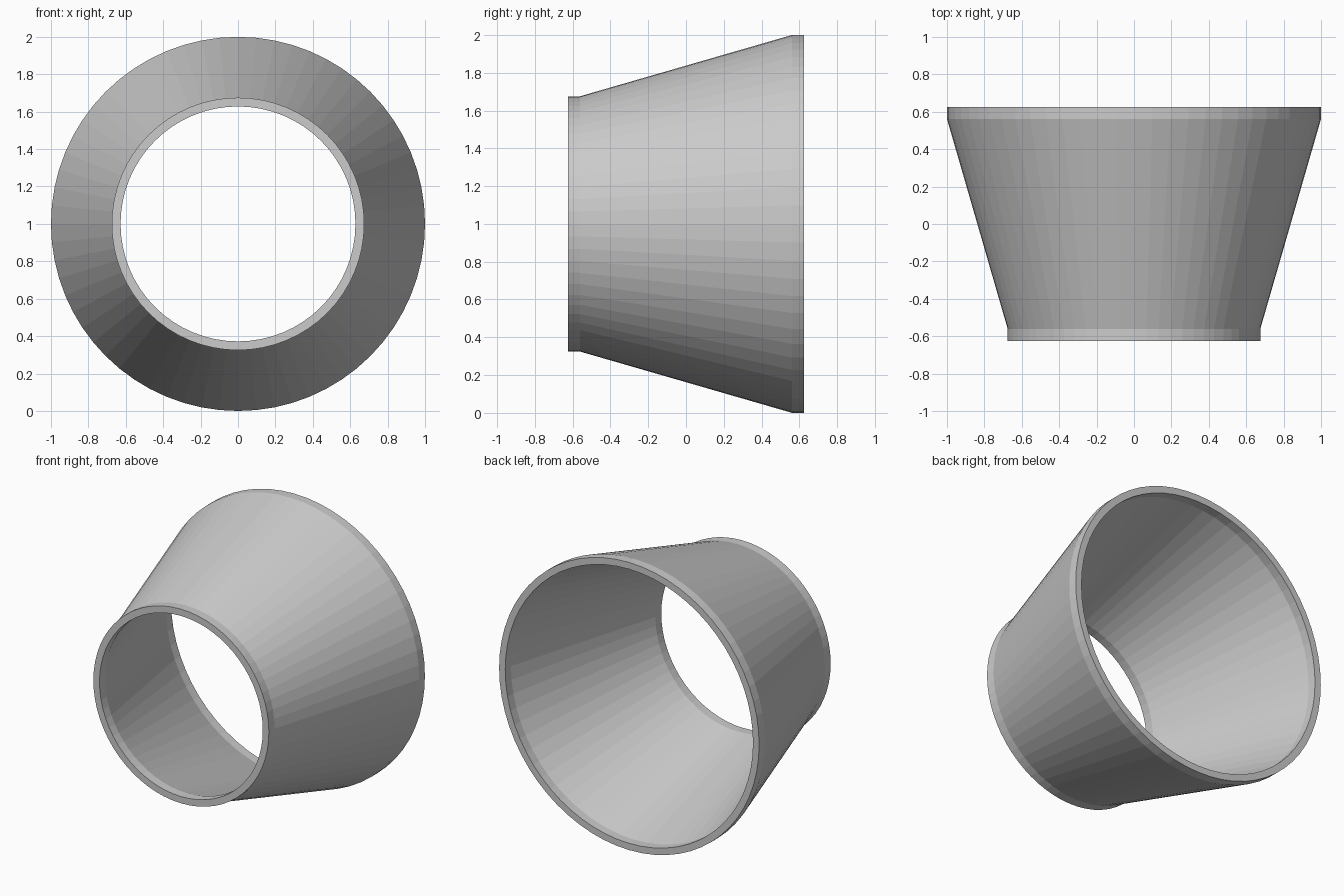
import bpy, bmesh
from math import cos, sin, tau

if "Cube" in bpy.data.objects:
    bpy.data.objects.remove(bpy.data.objects["Cube"])

SIDES = 64
HALF_LEN, COLLAR = 0.625, 0.063
SMALL_R, LARGE_R, WALL = 0.675, 1.0, 0.047

# Wall cross-section as (y, radius): outer skin front to back, then inner skin back to front
outer = [(-HALF_LEN, SMALL_R), (-HALF_LEN + COLLAR, SMALL_R),
         (HALF_LEN - COLLAR, LARGE_R), (HALF_LEN, LARGE_R)]
inner = [(y, r - WALL) for y, r in reversed(outer)]
profile = outer + inner

# Revolve the closed section around the y axis
bm = bmesh.new()
rings = [[bm.verts.new((r * cos(tau * i / SIDES), y, 1 + r * sin(tau * i / SIDES)))
          for i in range(SIDES)] for y, r in profile]
for k, ring in enumerate(rings):
    following = rings[(k + 1) % len(rings)]
    for i in range(SIDES):
        j = (i + 1) % SIDES
        bm.faces.new((ring[i], ring[j], following[j], following[i]))
bmesh.ops.recalc_face_normals(bm, faces=bm.faces)

# Conical pipe reducer with short straight collars
mesh = bpy.data.meshes.new("pipe_reducer")
bm.to_mesh(mesh)
bm.free()
reducer = bpy.data.objects.new("pipe_reducer", mesh)
bpy.context.collection.objects.link(reducer)
